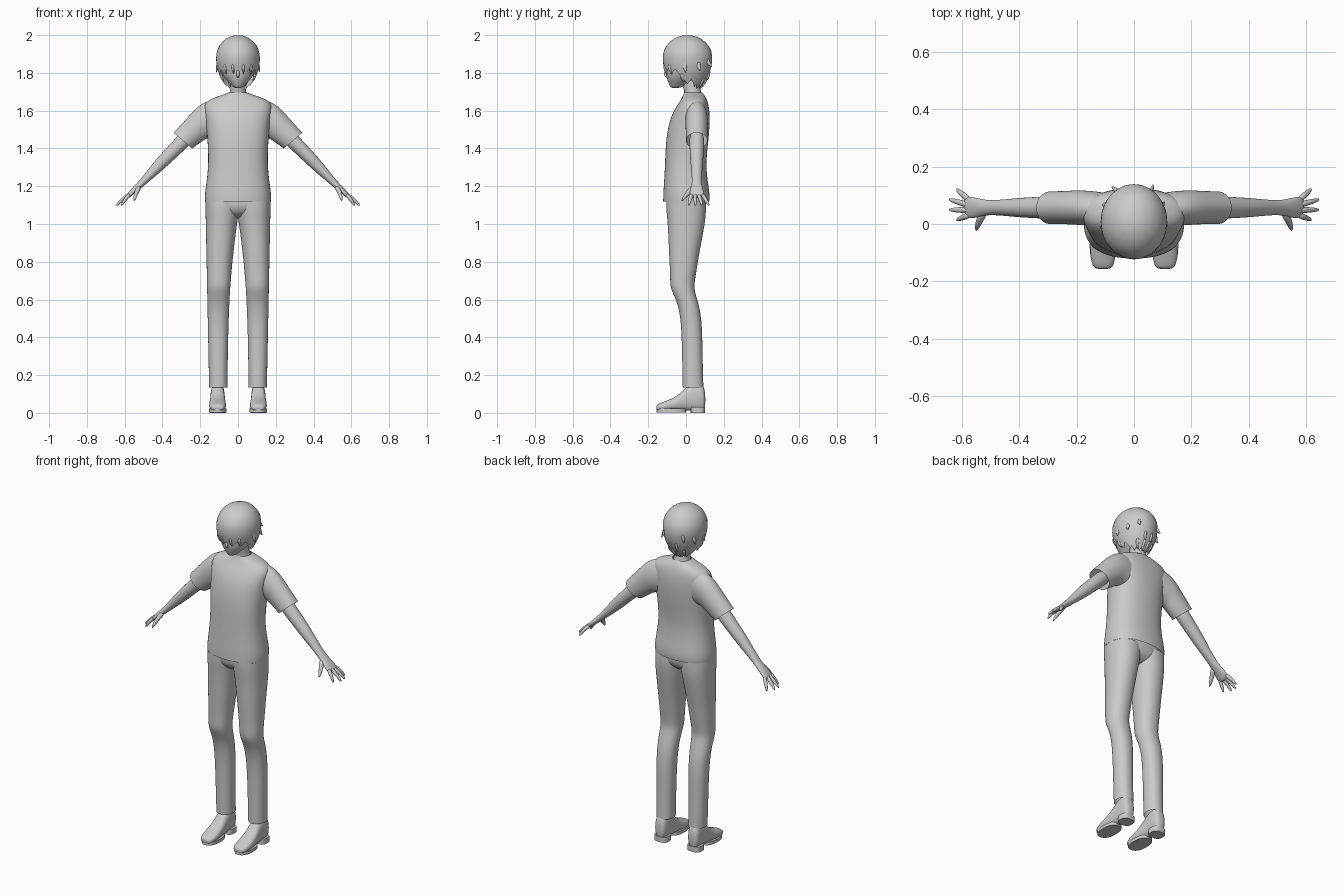
import bpy, bmesh, math
from mathutils import Vector

if "Cube" in bpy.data.objects:
    bpy.data.objects.remove(bpy.data.objects["Cube"])

grey = bpy.data.materials.new("plain grey")
grey.use_nodes = True
grey.diffuse_color = (0.6, 0.6, 0.6, 1)
grey.node_tree.nodes["Principled BSDF"].inputs["Base Color"].default_value = grey.diffuse_color


def finish(name, bm, mirror=False, subsurf=2):
    """Turn a bmesh into a smooth object, optionally mirrored across x."""
    bmesh.ops.recalc_face_normals(bm, faces=bm.faces)
    for face in bm.faces:
        face.smooth = True
    for edge in bm.edges:
        edge.smooth = edge.calc_face_angle(0) < 1 or subsurf > 0
    mesh = bpy.data.meshes.new(name)
    bm.to_mesh(mesh)
    bm.free()
    mesh.materials.append(grey)
    obj = bpy.data.objects.new(name, mesh)
    bpy.context.collection.objects.link(obj)
    if mirror:
        modifier = obj.modifiers.new("Mirror", 'MIRROR')
        modifier.use_mirror_merge = False
    if subsurf:
        modifier = obj.modifiers.new("Subdivision", 'SUBSURF')
        modifier.levels = modifier.render_levels = subsurf


def bridge(bm, rows):
    for lower, upper in zip(rows, rows[1:]):
        for i in range(len(lower)):
            bm.faces.new((lower[i - 1], lower[i], upper[i], upper[i - 1]))


def add_loft(bm, rings, sides=16, power=2, caps=True):
    """Skin rings given as (centre, half axis, half axis)."""
    # Make up for the shrinking that subdivision causes
    grow = 3 / (2 + math.cos(math.tau / sides))
    rows = []
    for centre, across, along in rings:
        row = []
        for i in range(sides):
            angle = math.tau * i / sides
            c, s = math.cos(angle), math.sin(angle)
            c = math.copysign(abs(c) ** (2 / power), c) * grow
            s = math.copysign(abs(s) ** (2 / power), s) * grow
            row.append(bm.verts.new(centre + across * c + along * s))
        rows.append(row)
    bridge(bm, rows)
    if caps:
        bm.faces.new(rows[0])
        bm.faces.new(rows[-1])


def loft(name, rings, mirror=False, subsurf=2, **options):
    bm = bmesh.new()
    add_loft(bm, rings, **options)
    finish(name, bm, mirror, subsurf)


def tilted(start, end, front, back):
    """Ring spanning two (x, z) points, from front to back in y."""
    a, b = Vector((start[0], 0, start[1])), Vector((end[0], 0, end[1]))
    middle = Vector((0, (front + back) / 2, 0))
    return (a + b) / 2 + middle, (b - a) / 2, Vector((0, (back - front) / 2, 0))


def level(z, width, front, back):
    """Horizontal ring centred on x = 0."""
    return tilted((-width, z), (width, z), front, back)


def add_tube(bm, path, sides=8):
    """Tube through (point, thickness, depth) stations."""
    points = [Vector(station[0]) for station in path]
    rings = []
    for i, (point, (_, thick, deep)) in enumerate(zip(points, path)):
        following = points[min(i + 1, len(points) - 1)]
        heading = (following - points[max(i - 1, 0)]).normalized()
        across = heading.cross(Vector((0, 1, 0.1))).normalized()
        rings.append((point, across * thick, heading.cross(across) * deep))
    add_loft(bm, rings, sides)


# Shirt body, open at the hem and neck
loft("shirt_body", [level(*ring) for ring in (
    (1.12, .173, -.12, .122), (1.16, .176, -.12, .127), (1.3, .153, -.11, .1),
    (1.45, .16, -.107, .12), (1.58, .172, -.08, .128), (1.65, .185, -.03, .115),
    (1.68, .09, -.015, .1), (1.695, .05, -.01, .085))], power=2.4, caps=False)

# Short sleeves, open at the cuff
loft("sleeves", [tilted(*ring) for ring in (
    ((.1, 1.66), (.12, 1.46), 0, .11), ((.19, 1.65), (.16, 1.46), -.005, .118),
    ((.27, 1.56), (.2, 1.43), 0, .115), ((.34, 1.483), (.243, 1.4), 0, .113))],
    mirror=True, caps=False)

# Bare arms running into flat palms
bm = bmesh.new()
add_tube(bm, [((x, .057, z), thick, deep) for x, z, thick, deep in (
    (.24, 1.49, .045, .04), (.32, 1.41, .036, .038), (.4, 1.33, .035, .034),
    (.5, 1.225, .019, .023), (.535, 1.193, .016, .031), (.57, 1.16, .013, .039),
    (.59, 1.14, .01, .035))], sides=12)
finish("arms", bm, mirror=True)

# Four fanned fingers and a thumb
bm = bmesh.new()
for spread in (-1.5, -.5, .5, 1.5):
    root = Vector((.57, .057 + .017 * spread, 1.16))
    tip = Vector((.65 - .014 * spread ** 2, .068 + .037 * spread, 1.095))
    middle = root.lerp(tip, .5) + Vector((.004, 0, .004))
    add_tube(bm, [(root, .011, .011), (middle, .01, .01), (tip, .005, .005)])
add_tube(bm, [((.52, .045, 1.2), .014, .016), ((.54, .01, 1.165), .012, .013),
              ((.55, -.025, 1.12), .005, .005)])
finish("fingers", bm, mirror=True)

# Trouser hips under the shirt
loft("trouser_hips", [level(z, width, -.62 * width, .63 * width) for z, width in (
    (1.03, .06), (1.05, .13), (1.09, .17), (1.15, .167), (1.2, .14))], power=2.3)

# Trouser legs: the gap closes towards the crotch, the knees push forward
loft("trouser_legs", [
    tilted((.056 - .05 * z ** 3, z), (.15 + .02 * z, z), front, back) for z, front, back in (
        (.135, -.017, .092), (.3, -.02, .087), (.5, -.025, .085), (.6, -.05, .06),
        (.66, -.085, .04), (.72, -.082, .05), (.85, -.09, .07), (1, -.095, .1),
        (1.07, -.104, .106), (1.12, -.104, .104))], mirror=True, power=2.2, caps=False)

# Shoe uppers, lofted from toe to heel
SHOE_X, SHOE_BASE = .108, .012
shoe = []
for y, half, top in ((-.158, .028, .04), (-.14, .038, .05), (-.1, .046, .065),
                     (-.04, .042, .09), (.01, .037, .15), (.07, .037, .17), (.104, .03, .13)):
    height = (top - SHOE_BASE) / 2
    shoe.append((Vector((SHOE_X, y, SHOE_BASE + height)), Vector((half, 0, 0)), Vector((0, 0, height))))
loft("shoe_uppers", shoe, mirror=True, power=2.4)


# Thin soles and blocky heels
def slab(name, half, front, back, bottom, top, power):
    rings = [tilted((SHOE_X - half, z), (SHOE_X + half, z), front, back) for z in (bottom, top)]
    loft(name, rings, mirror=True, subsurf=0, sides=28, power=power)


slab("shoe_soles", .046, -.155, 0, .003, .022, 2.4)
slab("shoe_heels", .041, .025, .1, 0, .032, 3)

# Neck, leaning slightly forward
loft("neck", [level(*ring) for ring in (
    (1.64, .065, -.01, .095), (1.69, .043, -.005, .083), (1.74, .038, -.02, .07),
    (1.8, .04, -.025, .075))])

# Head with a jaw tapering to the chin
loft("head", [level(*ring) for ring in (
    (1.718, .02, -.08, -.035), (1.74, .04, -.09, .01), (1.78, .08, -.105, .075),
    (1.82, .093, -.107, .105), (1.88, .1, -.107, .12), (1.94, .085, -.09, .1),
    (1.97, .04, -.04, .05))])

# Nose and ears
bm = bmesh.new()
add_tube(bm, [((0, -.095, 1.84), .005, .005), ((0, -.115, 1.79), .009, .009),
              ((0, -.097, 1.775), .006, .006)])
finish("nose", bm)
bm = bmesh.new()
add_tube(bm, [((.08, 0, 1.77), .004, .008), ((.094, .01, 1.81), .008, .02),
              ((.09, .015, 1.84), .004, .01)])
finish("ears", bm, mirror=True)

# Hair cap: a dome narrowing below its widest level, with a jagged hem
CROWN, WIDEST = 2, 1.88


def hair_point(turn, z, flare=1.0):
    """Point on the hair surface; turn is measured from the front."""
    rise = z - WIDEST
    if rise > 0:
        scale = math.sqrt(max(0, 1 - (rise / (CROWN - WIDEST)) ** 2))
    else:
        scale = 1 - 18 * rise ** 2
    scale *= flare
    return Vector((.116 * scale * math.sin(turn), .008 - .131 * scale * math.cos(turn), z))


def hem_height(i, count):
    frontness = abs(2 * i / count - 1)
    if frontness > .62:
        base = 1.82
    elif frontness > .35:
        base = 1.765
    else:
        base = 1.74
    return base - .025 * abs(i % 4 - 2) / 2


bm = bmesh.new()
COLUMNS, ROWS = 64, 12
rows = []
for k in range(ROWS):
    drop = 1 - math.cos((k + 1) / ROWS * math.pi / 2)
    rows.append([
        bm.verts.new(hair_point(math.tau * i / COLUMNS, CROWN - (CROWN - hem_height(i, COLUMNS)) * drop))
        for i in range(COLUMNS)])
bridge(bm, rows)
bm.faces.new(rows[0])
finish("hair_cap", bm, subsurf=0)

# Loose locks on both sides: turn in degrees, root height, drop and flare
bm = bmesh.new()
for degrees, z, drop, flare in (
        (15, 1.85, .06, 1), (40, 1.85, .06, 1), (75, 1.8, .05, .95), (83, 1.86, .06, 1.15),
        (117, 1.86, .05, 1.17), (147, 1.88, .05, 1.22), (168, 1.82, .06, 1.12),
        (170, 1.78, .07, 1), (145, 1.78, .06, 1)):
    for side in (-1, 1):
        turn = math.radians(degrees) * side
        root = hair_point(turn, z, .93)
        middle = hair_point(turn, z - drop / 2, .98)
        tip = hair_point(turn + .05, z - drop, flare)
        add_tube(bm, [(root, .008, .012), (middle, .008, .013), (tip, .001, .001)], sides=6)
finish("hair_locks", bm, subsurf=1)
